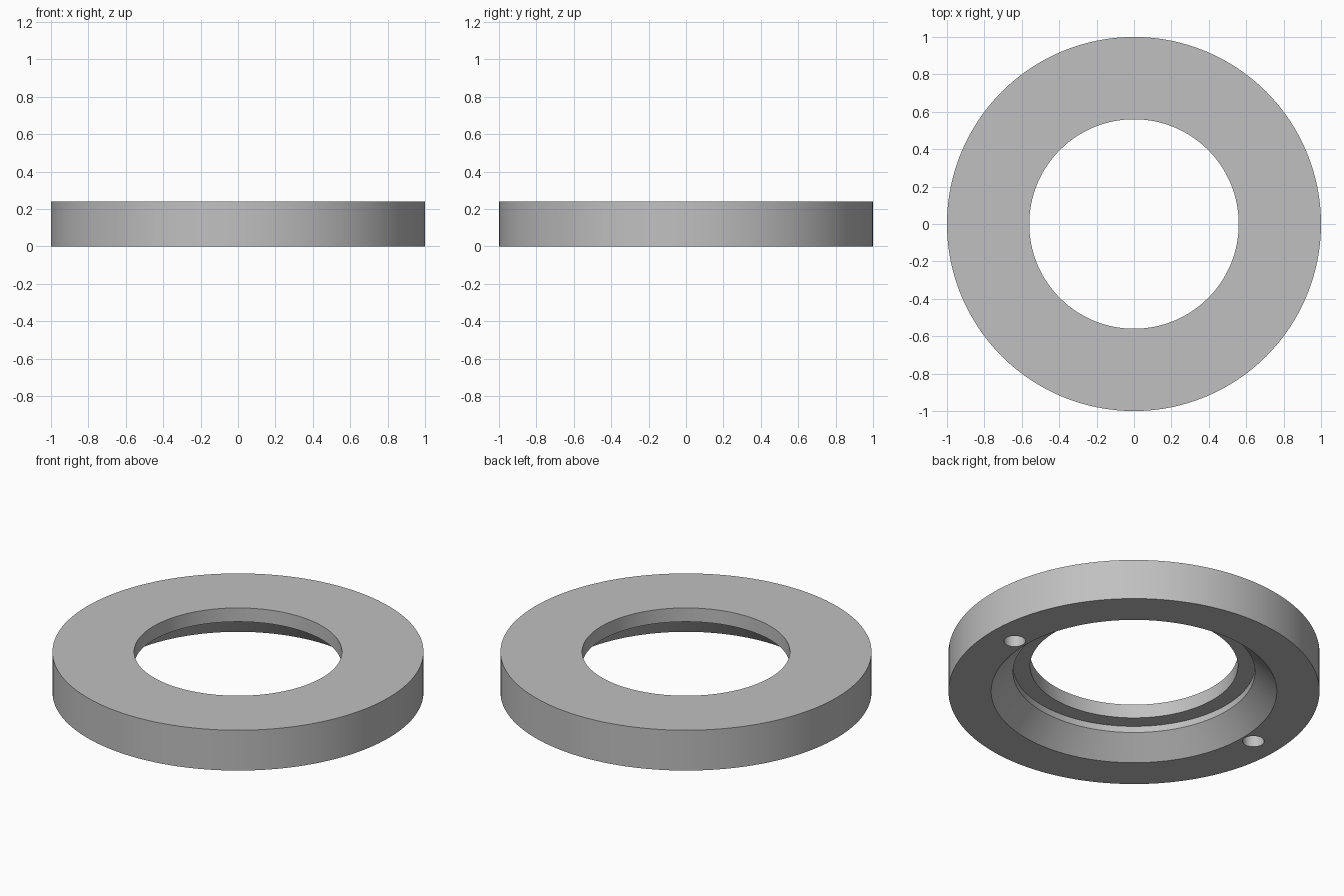
import bpy, bmesh, math
from mathutils import Matrix

if "Cube" in bpy.data.objects:
    bpy.data.objects.remove(bpy.data.objects["Cube"], do_unlink=True)

SEGMENTS = 128
HEIGHT = 0.24

# Single grey finish
grey = bpy.data.materials.new("plain_grey")
grey.use_nodes = True
colour = (0.53, 0.53, 0.53, 1)
grey.diffuse_color = colour
grey.node_tree.nodes["Principled BSDF"].inputs["Base Color"].default_value = colour


def add_object(name, bm):
    bmesh.ops.recalc_face_normals(bm, faces=bm.faces)
    mesh = bpy.data.meshes.new(name)
    bm.to_mesh(mesh)
    bm.free()
    mesh.materials.append(grey)
    obj = bpy.data.objects.new(name, mesh)
    bpy.context.collection.objects.link(obj)
    return obj


# Ring: outer wall, flat top, bore, shallow step, tapered recess underneath
profile = [(1, 0), (1, HEIGHT), (0.56, HEIGHT), (0.56, 0.158),
           (0.652, 0.158), (0.652, 0.12), (0.77, 0)]
bm = bmesh.new()
verts = [bm.verts.new((r, 0, z)) for r, z in profile]
edges = [bm.edges.new((v, verts[i - 1])) for i, v in enumerate(verts)]
bmesh.ops.spin(bm, geom=verts + edges, axis=(0, 0, 1), cent=(0, 0, 0),
               angle=math.tau, steps=SEGMENTS, use_duplicate=False)
bmesh.ops.remove_doubles(bm, verts=bm.verts, dist=0.0001)
ring = add_object("mounting_ring", bm)

# Two blind pin holes drilled into the underside
bm = bmesh.new()
for side in (-1, 1):
    bmesh.ops.create_cone(bm, cap_ends=True, segments=32, radius1=0.058,
                          radius2=0.058, depth=0.24,
                          matrix=Matrix.Translation((side * 0.84, 0, 0)))
drill = add_object("pin_hole_cutter", bm)
drill.hide_render = True

cut = ring.modifiers.new("pin_holes", 'BOOLEAN')
cut.operation = 'DIFFERENCE'
cut.solver = 'EXACT'
cut.object = drill
bpy.ops.object.select_all(action='DESELECT')
ring.select_set(True)
bpy.context.view_layer.objects.active = ring
bpy.ops.object.modifier_apply(modifier=cut.name)
bpy.data.objects.remove(drill, do_unlink=True)

# Smooth curved walls, crisp rims
bpy.ops.object.shade_smooth_by_angle(angle=math.radians(30))
